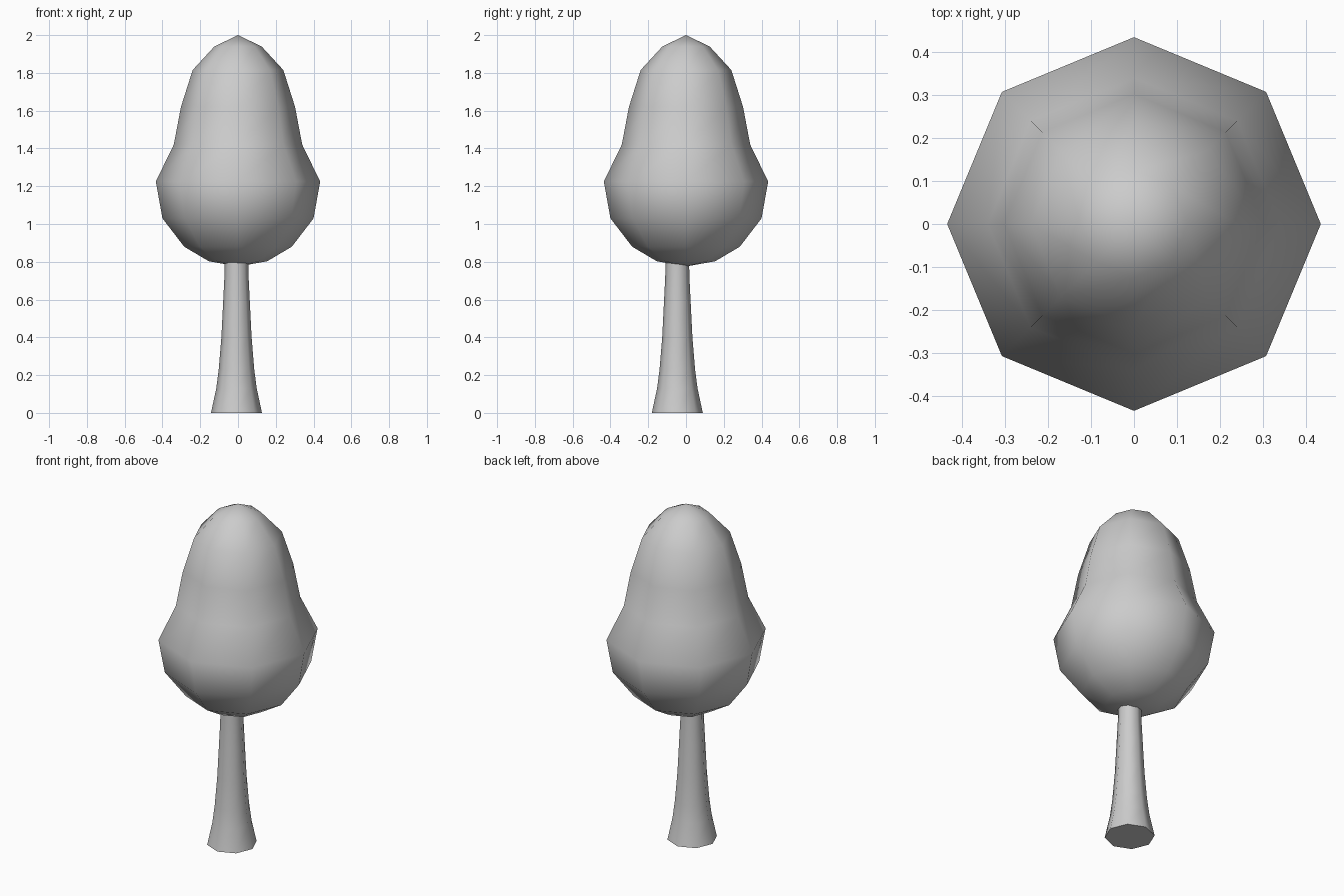
import bpy
import bmesh
import math

if "Cube" in bpy.data.objects:
    bpy.data.objects.remove(bpy.data.objects["Cube"], do_unlink=True)

SIDES = 8

grey = bpy.data.materials.new("plain_grey")
grey.use_nodes = True
grey.diffuse_color = (0.6, 0.6, 0.6, 1)
grey.node_tree.nodes["Principled BSDF"].inputs["Base Color"].default_value = (0.6, 0.6, 0.6, 1)


def lathe(name, profile, centre):
    """Turn (radius, height) points around z; zero radius makes a pole."""
    bm = bmesh.new()
    rings = []
    for r, z in profile:
        count = SIDES if r > 0 else 1
        rings.append([bm.verts.new((centre[0] + r * math.cos(math.tau * i / SIDES),
                                    centre[1] + r * math.sin(math.tau * i / SIDES), z))
                      for i in range(count)])
    for low, high in zip(rings, rings[1:]):
        for i in range(SIDES):
            j = (i + 1) % SIDES
            corners = [low[i % len(low)], low[j % len(low)],
                       high[j % len(high)], high[i % len(high)]]
            bm.faces.new(list(dict.fromkeys(corners)))
    # Cap open ends
    for ring in (rings[0], rings[-1]):
        if len(ring) > 1:
            bm.faces.new(ring)
    bmesh.ops.recalc_face_normals(bm, faces=bm.faces)
    mesh = bpy.data.meshes.new(name)
    bm.to_mesh(mesh)
    bm.free()
    mesh.materials.append(grey)
    obj = bpy.data.objects.new(name, mesh)
    bpy.context.collection.objects.link(obj)
    bpy.ops.object.select_all(action='DESELECT')
    obj.select_set(True)
    bpy.context.view_layer.objects.active = obj
    bpy.ops.object.shade_smooth_by_angle(angle=math.radians(60))
    return obj


# Flared trunk, standing slightly off centre
lathe("trunk", [(0.135, 0), (0.107, 0.13), (0.094, 0.23), (0.08, 0.4),
                (0.071, 0.58), (0.064, 0.72), (0.062, 0.82)], (-0.008, -0.046))

# Pear-shaped leaf crown
lathe("crown", [(0, 0.775), (0.155, 0.803), (0.285, 0.88), (0.4, 1.03),
                (0.435, 1.225), (0.34, 1.42), (0.302, 1.62), (0.24, 1.815),
                (0.125, 1.94), (0, 2.0)], (0, 0))
